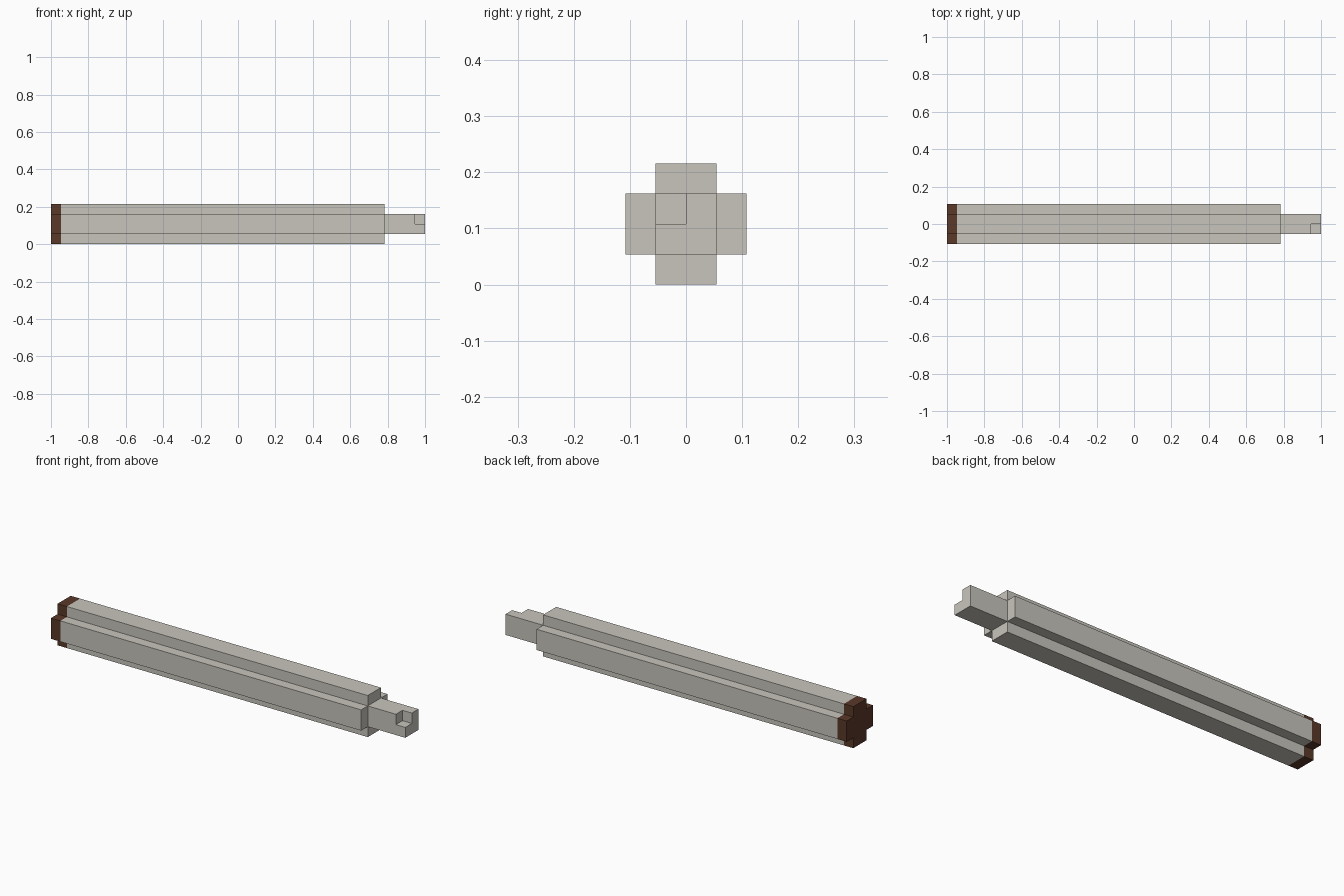
import bpy, bmesh

if "Cube" in bpy.data.objects:
    bpy.data.objects.remove(bpy.data.objects["Cube"])

R = 0.108    # reach of each cross arm
H = 0.054    # half width of each arm
CZ = 0.108   # height of the long axis


def material(name, rgb):
    m = bpy.data.materials.new(name)
    m.diffuse_color = (*rgb, 1)
    m.use_nodes = True
    m.node_tree.nodes["Principled BSDF"].inputs["Base Color"].default_value = m.diffuse_color
    return m


def extrude_x(name, profile, x0, x1, mat):
    """Extrude a (y, z) profile, centred on the long axis, from x0 to x1."""
    bm = bmesh.new()
    face = bm.faces.new([bm.verts.new((x0, y, CZ + z)) for y, z in profile])
    ext = bmesh.ops.extrude_face_region(bm, geom=[face])
    moved = [v for v in ext["geom"] if isinstance(v, bmesh.types.BMVert)]
    bmesh.ops.translate(bm, verts=moved, vec=(x1 - x0, 0, 0))
    bmesh.ops.recalc_face_normals(bm, faces=bm.faces)
    mesh = bpy.data.meshes.new(name)
    bm.to_mesh(mesh)
    bm.free()
    mesh.materials.append(mat)
    obj = bpy.data.objects.new(name, mesh)
    bpy.context.collection.objects.link(obj)
    return obj


stone = material("warm grey", (0.578, 0.558, 0.503))
brown = material("dark brown", (0.102, 0.040, 0.022))

# Plus-shaped section: one quadrant turned four times
cross = []
y_z = [(R, -H), (R, H), (H, H)]
for _ in range(4):
    cross += y_z
    y_z = [(-z, y) for y, z in y_z]

square = [(-H, -H), (H, -H), (H, H), (-H, H)]

# End cap and long shaft
extrude_x("end_cap", cross, -1.0, -0.946, brown)
extrude_x("shaft", cross, -0.946, 0.784, stone)

# Square tenon with a notch cut from its upper front corner
tenon = extrude_x("tenon", square, 0.784, 1.0, stone)
cutter = extrude_x("notch_cutter", [(-0.1, 0), (0, 0), (0, 0.1), (-0.1, 0.1)],
                   0.946, 1.1, stone)
cutter.hide_render = True
cutter.hide_viewport = True
notch = tenon.modifiers.new("notch", "BOOLEAN")
notch.operation = "DIFFERENCE"
notch.solver = "EXACT"
notch.object = cutter
